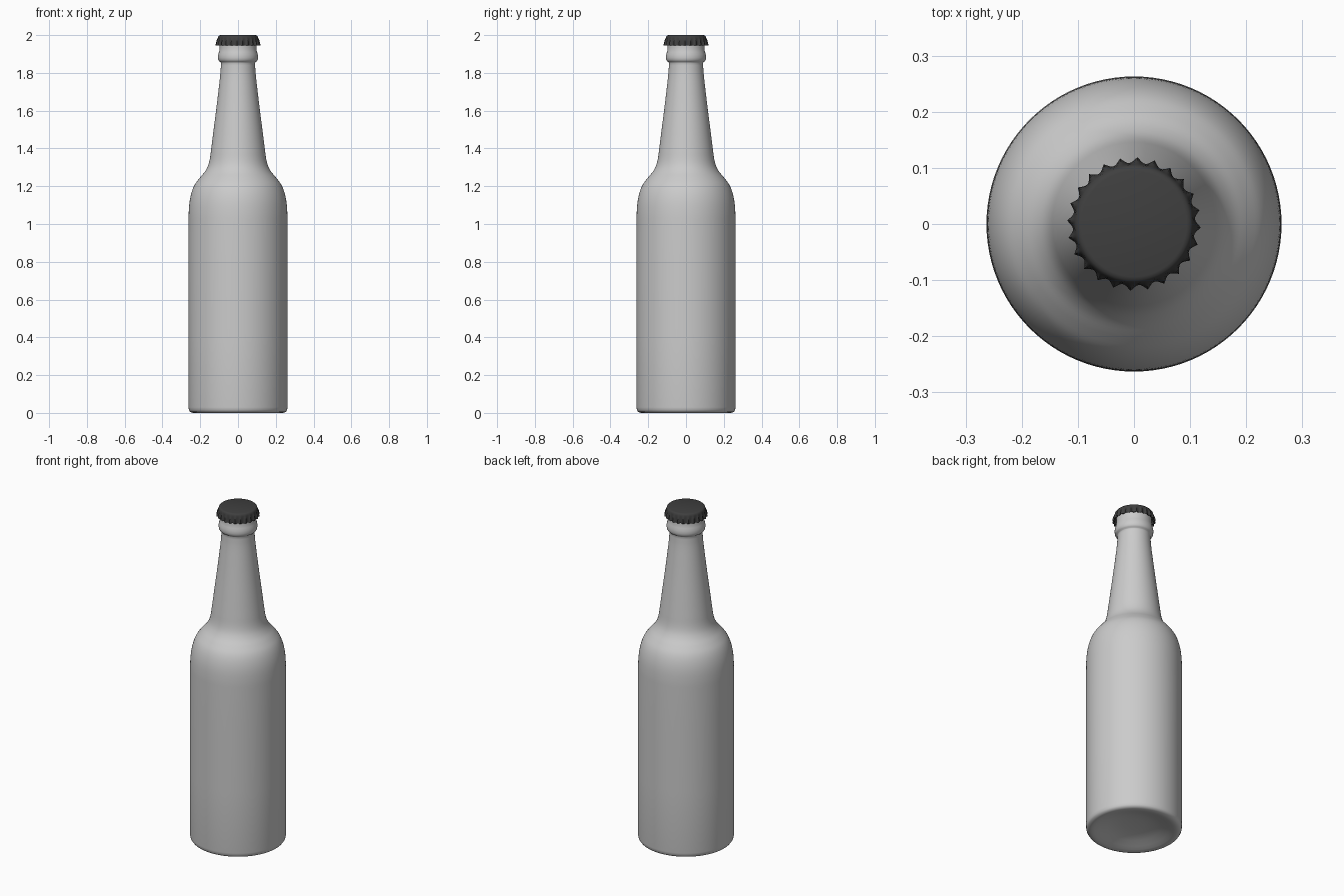
import bpy, bmesh, math

if "Cube" in bpy.data.objects:
    bpy.data.objects.remove(bpy.data.objects["Cube"])


def revolve(name, profile, segs, flutes=0, phase=0.0, angle=50):
    """Lathe (radius, z, flute depth) points; flutes are concave scallops with pointed tips."""
    bm = bmesh.new()
    rings = []
    for r, z, depth in profile:
        if r == 0:
            rings.append([bm.verts.new((0, 0, z))] * segs)
            continue
        ring = []
        for i in range(segs):
            t = 2 * math.pi * i / segs
            rad = r + depth * (1 - abs(math.sin(flutes * t / 2)))
            ring.append(bm.verts.new((rad * math.cos(t + phase), rad * math.sin(t + phase), z)))
        rings.append(ring)
    for a, b in zip(rings, rings[1:]):
        for i in range(segs):
            j = (i + 1) % segs
            corners = list(dict.fromkeys((a[i], a[j], b[j], b[i])))
            bm.faces.new(corners)
    bmesh.ops.recalc_face_normals(bm, faces=bm.faces)
    mesh = bpy.data.meshes.new(name)
    bm.to_mesh(mesh)
    bm.free()
    obj = bpy.data.objects.new(name, mesh)
    bpy.context.collection.objects.link(obj)
    bpy.ops.object.select_all(action='DESELECT')
    obj.select_set(True)
    bpy.context.view_layer.objects.active = obj
    bpy.ops.object.shade_smooth_by_angle(angle=math.radians(angle))
    return obj


def smooth_by_height(points, steps=4):
    """Hermite curve through (radius, z) points, parametrised by z."""
    n = len(points)
    slope = []
    for i in range(n):
        p, q = points[max(i - 1, 0)], points[min(i + 1, n - 1)]
        slope.append((q[0] - p[0]) / (q[1] - p[1]))
    out = []
    for i in range(n - 1):
        (r0, z0), (r1, z1) = points[i], points[i + 1]
        h = z1 - z0
        for k in range(steps):
            t = k / steps
            r = ((2*t**3 - 3*t**2 + 1) * r0 + (t**3 - 2*t**2 + t) * h * slope[i]
                 + (3*t**2 - 2*t**3) * r1 + (t**3 - t**2) * h * slope[i + 1])
            out.append((r, z0 + t * h))
    return out + [points[-1]]


# Bottle: hollowed base, straight body, rounded shoulder, tapering neck
base = [(0, 0.04), (0.06, 0.039), (0.11, 0.034), (0.15, 0.024), (0.19, 0.011),
        (0.215, 0.003), (0.23, 0.0), (0.243, 0.001), (0.254, 0.006), (0.26, 0.015)]
wall = [(0.262, 0.03), (0.262, 0.4), (0.263, 0.82)]
shoulder_neck = smooth_by_height([
    (0.262, 1.0), (0.261, 1.06), (0.256, 1.12), (0.245, 1.17), (0.228, 1.21),
    (0.202, 1.245), (0.177, 1.275), (0.16, 1.305), (0.15, 1.34), (0.143, 1.39),
    (0.129, 1.5), (0.115, 1.61), (0.103, 1.71), (0.093, 1.80), (0.09, 1.853)])
# Collar ring and lip under the cap
finish = [(0.092, 1.857), (0.099, 1.861), (0.104, 1.868), (0.106, 1.88), (0.105, 1.896),
          (0.101, 1.91), (0.098, 1.922), (0.097, 1.935), (0.096, 1.97), (0.09, 1.985), (0, 1.985)]
revolve("bottle", [(r, z, 0) for r, z in base + wall + shoulder_neck + finish], 96)

# Crown cap with fluted skirt
cap = revolve("bottle_cap", [
    (0, 2.0, 0), (0.094, 2.0, 0), (0.1, 1.998, 0), (0.1045, 1.993, 0), (0.106, 1.985, 0.001),
    (0.107, 1.975, 0.005), (0.108, 1.962, 0.008), (0.109, 1.945, 0.0105),
    (0.106, 1.945, 0.0105), (0.1, 1.957, 0.004), (0.0955, 1.965, 0)],
    192, flutes=24, phase=math.radians(-3), angle=40)
dark = bpy.data.materials.new("dark_cap")
dark.diffuse_color = (0.05, 0.05, 0.05, 1)
dark.use_nodes = True
dark.node_tree.nodes["Principled BSDF"].inputs["Base Color"].default_value = dark.diffuse_color
cap.data.materials.append(dark)
